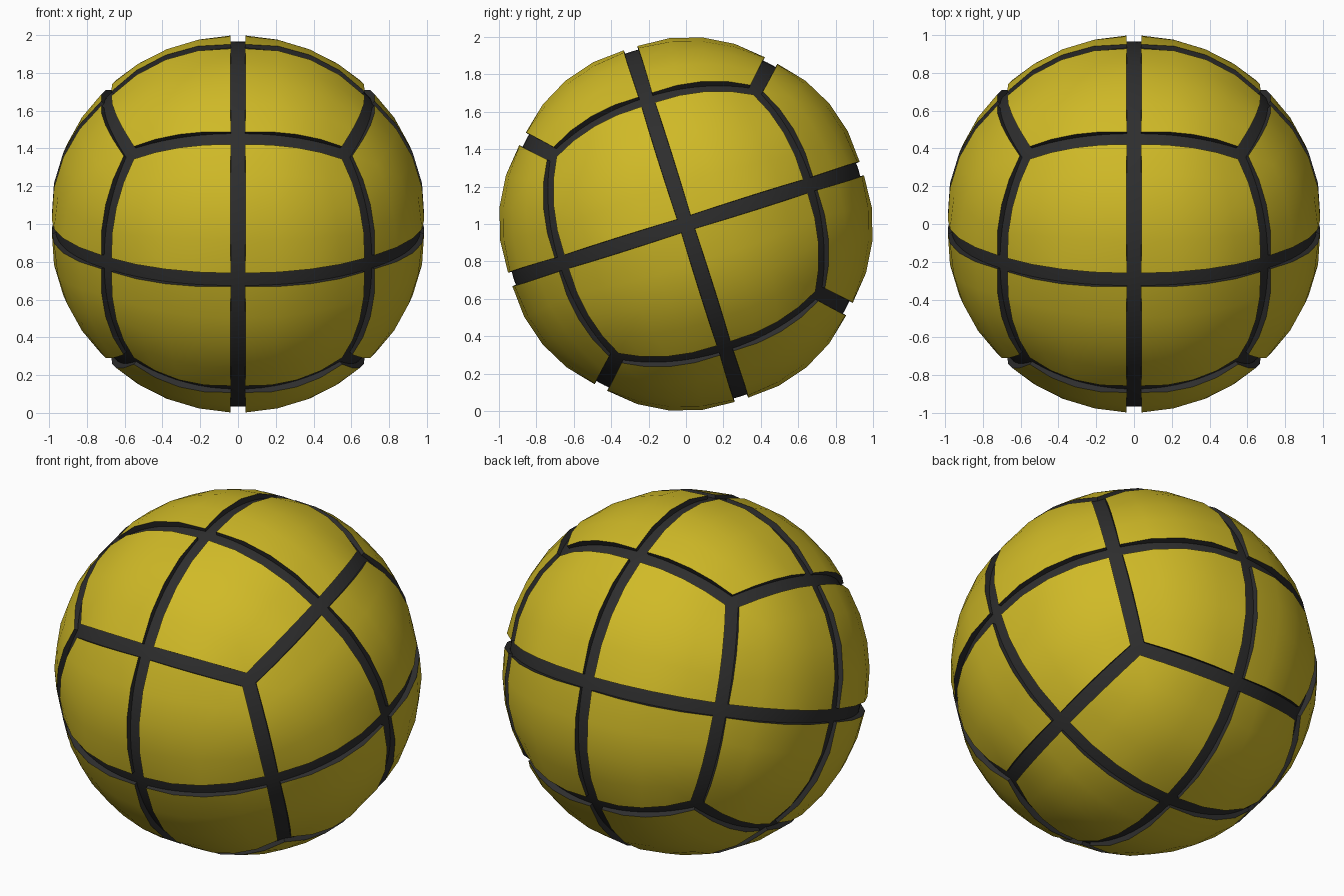
import bpy, bmesh, math
from mathutils import Vector, Matrix

if "Cube" in bpy.data.objects:
    bpy.data.objects.remove(bpy.data.objects["Cube"])

GAP = 0.038          # half width of a groove
FLOOR_R = 0.967      # radius of the groove floor
N = 4                # segments along one panel side
TILT = math.radians(17.5)


def material(name, rgb):
    m = bpy.data.materials.new(name)
    m.diffuse_color = (*rgb, 1)
    m.use_nodes = True
    m.node_tree.nodes["Principled BSDF"].inputs["Base Color"].default_value = m.diffuse_color
    return m


yellow = material("yellow", (0.63, 0.49, 0.02))
dark = material("dark grey", (0.027, 0.027, 0.027))


def finish(bm, name, mats):
    bmesh.ops.transform(bm, verts=bm.verts,
                        matrix=Matrix.Translation((0, 0, 1)) @ Matrix.Rotation(TILT, 4, 'X'))
    me = bpy.data.meshes.new(name)
    bm.to_mesh(me)
    bm.free()
    for m in mats:
        me.materials.append(m)
    ob = bpy.data.objects.new(name, me)
    bpy.context.collection.objects.link(ob)
    bpy.ops.object.select_all(action='DESELECT')
    ob.select_set(True)
    bpy.context.view_layer.objects.active = ob
    bpy.ops.object.shade_smooth_by_angle(angle=math.radians(35))
    return ob


# corner directions of one panel on the +x cube face (quarter of the face)
d = GAP * math.sqrt(2)
lo = math.sqrt(1 - 2 * GAP ** 2)
c00 = Vector((lo, GAP, GAP))
k = (-d + math.sqrt(d * d - 2 * (d * d + GAP ** 2 - 1))) / 2
c10 = Vector((k + d, k, GAP))
c01 = Vector((k + d, GAP, k))
k = (-d + math.sqrt(d * d - 3 * (d * d - 1))) / 3
c11 = Vector((k + d, k, k))


def panel_point(i, j):
    """Point on the slightly pillowed panel: lower at its four corners."""
    a = c00.slerp(c10, i / N)
    b = c01.slerp(c11, i / N)
    u, v = 2 * i / N - 1, 2 * j / N - 1
    return a.slerp(b, j / N) * (1.002 - 0.015 * u * u * v * v)


def add_panel(bm, rot):
    g = [[bm.verts.new(rot @ panel_point(i, j)) for j in range(N + 1)] for i in range(N + 1)]
    for i in range(N):
        for j in range(N):
            bm.faces.new((g[i][j], g[i + 1][j], g[i + 1][j + 1], g[i][j + 1]))
    # dark side walls going down below the groove floor
    rim = ([g[i][0] for i in range(N)] + [g[N][j] for j in range(N)]
           + [g[i][N] for i in range(N, 0, -1)] + [g[0][j] for j in range(N, 0, -1)])
    low = [bm.verts.new(v.co * 0.95) for v in rim]
    for a in range(len(rim)):
        b = (a + 1) % len(rim)
        f = bm.faces.new((rim[b], rim[a], low[a], low[b]))
        f.material_index = 1


# 24 raised panels: six cube faces, four quarters each
bm = bmesh.new()
faces = [Matrix.Rotation(math.radians(90 * n), 3, 'Z') for n in range(4)]
faces += [Matrix.Rotation(math.radians(s), 3, 'Y') for s in (90, -90)]
for face in faces:
    for q in range(4):
        add_panel(bm, face @ Matrix.Rotation(math.radians(90 * q), 3, 'X'))
finish(bm, "ball_panels", [yellow, dark])

# inner ball that shows as the groove floor
bm = bmesh.new()
bmesh.ops.create_icosphere(bm, subdivisions=5, radius=FLOOR_R)
finish(bm, "groove_core", [dark])
